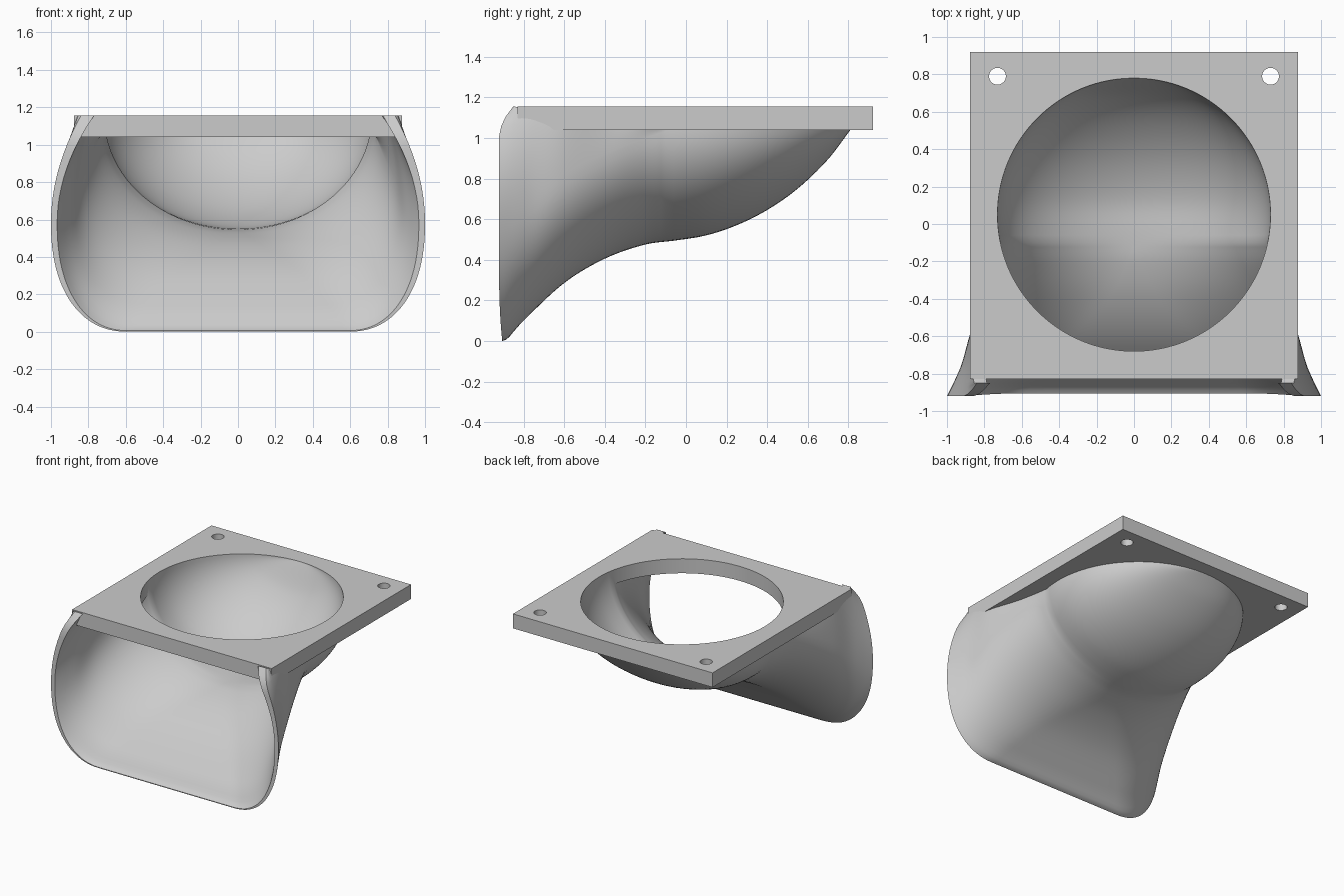
import bpy, bmesh, math

cube = bpy.data.objects.get("Cube")
if cube:
    bpy.data.objects.remove(cube, do_unlink=True)

grey = bpy.data.materials.new("light_grey_plastic")
grey.use_nodes = True
colour = (0.6, 0.6, 0.6, 1)
grey.diffuse_color = colour
grey.node_tree.nodes["Principled BSDF"].inputs["Base Color"].default_value = colour

HOLE_Y, HOLE_R, BOWL_R = 0.05, 0.73, 0.76
PLATE_Z, PLATE_TOP = 1.04, 1.155
NECK = -0.1     # where the tunnel meets the bowl


def curve(points, y):
    """Smooth value at y along a list of (y, value) points."""
    n = len(points)
    if y <= points[0][0]:
        return points[0][1]
    if y >= points[-1][0]:
        return points[-1][1]

    def slope(i):
        a, b = points[max(i - 1, 0)], points[min(i + 1, n - 1)]
        return (b[1] - a[1]) / (b[0] - a[0])

    i = max(k for k in range(n - 1) if points[k][0] <= y)
    (y0, v0), (y1, v1) = points[i], points[i + 1]
    h = y1 - y0
    t = (y - y0) / h
    return ((2*t**3 - 3*t**2 + 1) * v0 + (t**3 - 2*t**2 + t) * h * slope(i)
            + (3*t**2 - 2*t**3) * v1 + (t**3 - t**2) * h * slope(i + 1))


# Duct profiles along y, from the mouth to the back of the bowl
WIDTH = [(-.92, 1), (-.85, .965), (-.75, .922), (-.6, .88), (-.35, .8), (-.2, .757), (-.1, .745)]
TOP_WIDTH = [(-.92, .84), (-.85, .855), (-.75, .868), (-.6, .866), (-.35, .79), (-.1, .745)]
FLOOR = [(-.92, 0), (-.88, .015), (-.8, .1), (-.6, .285), (-.4, .405), (-.2, .475),
         (-.05, .495), (.1, .52), (.25, .57), (.4, .645), (.55, .75), (.7, .895), (.81, 1.04)]
WIDEST_Z = [(-.92, .58), (-.75, .68), (-.6, .8), (-.35, .93), (-.1, 1.03), (0, 1.04)]
INNER_WIDEST_Z = [(-.92, .58), (-.75, .68), (-.6, .8), (-.35, .98), (-.1, PLATE_TOP)]
TOP_Z = [(-.92, 1.155), (-.85, 1.155), (-.75, 1.13), (-.6, 1.07), (-.35, 1.05), (0, 1.041)]
FLAT = [(-.92, .59), (-.75, .45), (-.35, .12), (-.1, 0)]
SIDE_WALL = [(-.92, .033), (-.5, .04), (-.1, .03)]
TOP_WALL = [(-.92, .07), (-.5, .06), (-.1, .03)]
FLOOR_WALL = [(-.92, .006), (-.8, .03), (-.1, .055), (.15, .035), (.5, .03), (.7, .045), (.81, .115)]


def section(y, inner):
    """U-shaped section of the duct, from the +x rim round to the -x rim."""
    floor, zt, flat = (curve(p, y) for p in (FLOOR, TOP_Z, FLAT))
    zc = curve(INNER_WIDEST_Z if inner else WIDEST_Z, y)
    py = y
    if y >= NECK:
        radius = HOLE_R if inner else BOWL_R
        if inner and y > HOLE_Y:
            py = HOLE_Y + (y - HOLE_Y) * HOLE_R / BOWL_R
        w = wt = math.sqrt(max(radius**2 - (py - HOLE_Y)**2, 0))
    else:
        w, wt = curve(WIDTH, y), curve(TOP_WIDTH, y)
        if inner:
            w -= curve(SIDE_WALL, y)
            wt -= curve(TOP_WALL, y)
    if inner:
        # The inner skin rises to meet the upper rim of the fan opening
        zt = max(zt, zc)
        floor = min(floor + curve(FLOOR_WALL, y), zc)
    half = []
    for i in range(12):
        s = 1 - i / 12
        half.append((w - (w - wt) * s * s, zc + (zt - zc) * s))
    power = 2 / (2 + .4 * flat)
    for i in range(25):
        a = math.pi / 2 * i / 24
        half.append((flat + (w - flat) * max(math.cos(a), 0)**power,
                     zc - (zc - floor) * math.sin(a)**power))
    for i in range(1, 7):
        half.append((flat * (1 - i / 6), floor))
    outline = half + [(-x, z) for x, z in reversed(half[:-1])]
    # Round the mouth rim back at its top and bottom
    front = max(0, (-.85 - y) / .07)
    return [(x, py + front * (.07 * max(0, (z - 1) / .155)**2
                              + .015 * max(0, 1 - z / .3)**2), z) for x, z in outline]


def finish(obj, angle):
    obj.data.materials.clear()
    obj.data.materials.append(grey)
    bpy.ops.object.select_all(action='DESELECT')
    obj.select_set(True)
    bpy.context.view_layer.objects.active = obj
    bpy.ops.object.shade_smooth_by_angle(angle=math.radians(angle))


# Air duct: inner and outer skins lofted together
stations = [-.92 + .82 * i / 36 for i in range(36)]
stations += [NECK + .91 * math.sin(math.pi / 2 * i / 36) for i in range(37)]
bm = bmesh.new()
rings = []
for y in stations:
    loop = section(y, False) + section(y, True)[::-1]
    rings.append([bm.verts.new(p) for p in loop])
count = len(rings[0])
for a, b in zip(rings, rings[1:]):
    for i in range(count):
        j = (i + 1) % count
        bm.faces.new((a[i], a[j], b[j], b[i]))
for ring in (rings[0], rings[-1]):
    for i in range(count // 2 - 1):
        bm.faces.new((ring[i], ring[i + 1], ring[count - 2 - i], ring[count - 1 - i]))
bmesh.ops.remove_doubles(bm, verts=bm.verts, dist=0.0005)
bmesh.ops.recalc_face_normals(bm, faces=bm.faces)
mesh = bpy.data.meshes.new("air_duct")
bm.to_mesh(mesh)
bm.free()
duct = bpy.data.objects.new("air_duct", mesh)
bpy.context.collection.objects.link(duct)
finish(duct, 40)

# Mounting plate
thick = PLATE_TOP - PLATE_Z
bpy.ops.mesh.primitive_cube_add(size=1, location=(0, .045, PLATE_Z + thick / 2))
plate = bpy.context.object
plate.name = "mounting_plate"
plate.scale = (1.755, 1.75, thick)
bpy.ops.object.transform_apply(location=True, rotation=False, scale=True)

# Fan opening and the two screw holes
for x, y, r, sides in ((0, HOLE_Y, HOLE_R, 128), (.73, .79, .045, 32), (-.73, .79, .045, 32)):
    bpy.ops.mesh.primitive_cylinder_add(vertices=sides, radius=r, depth=.5,
                                        location=(x, y, PLATE_Z + thick / 2))
    cutter = bpy.context.object
    cutter.name = "hole_cutter"
    cutter.hide_render = True
    cut = plate.modifiers.new("hole", 'BOOLEAN')
    cut.operation = 'DIFFERENCE'
    cut.solver = 'EXACT'
    cut.object = cutter
    bpy.context.view_layer.objects.active = plate
    bpy.ops.object.modifier_apply(modifier=cut.name)
    bpy.data.objects.remove(cutter, do_unlink=True)
finish(plate, 30)
